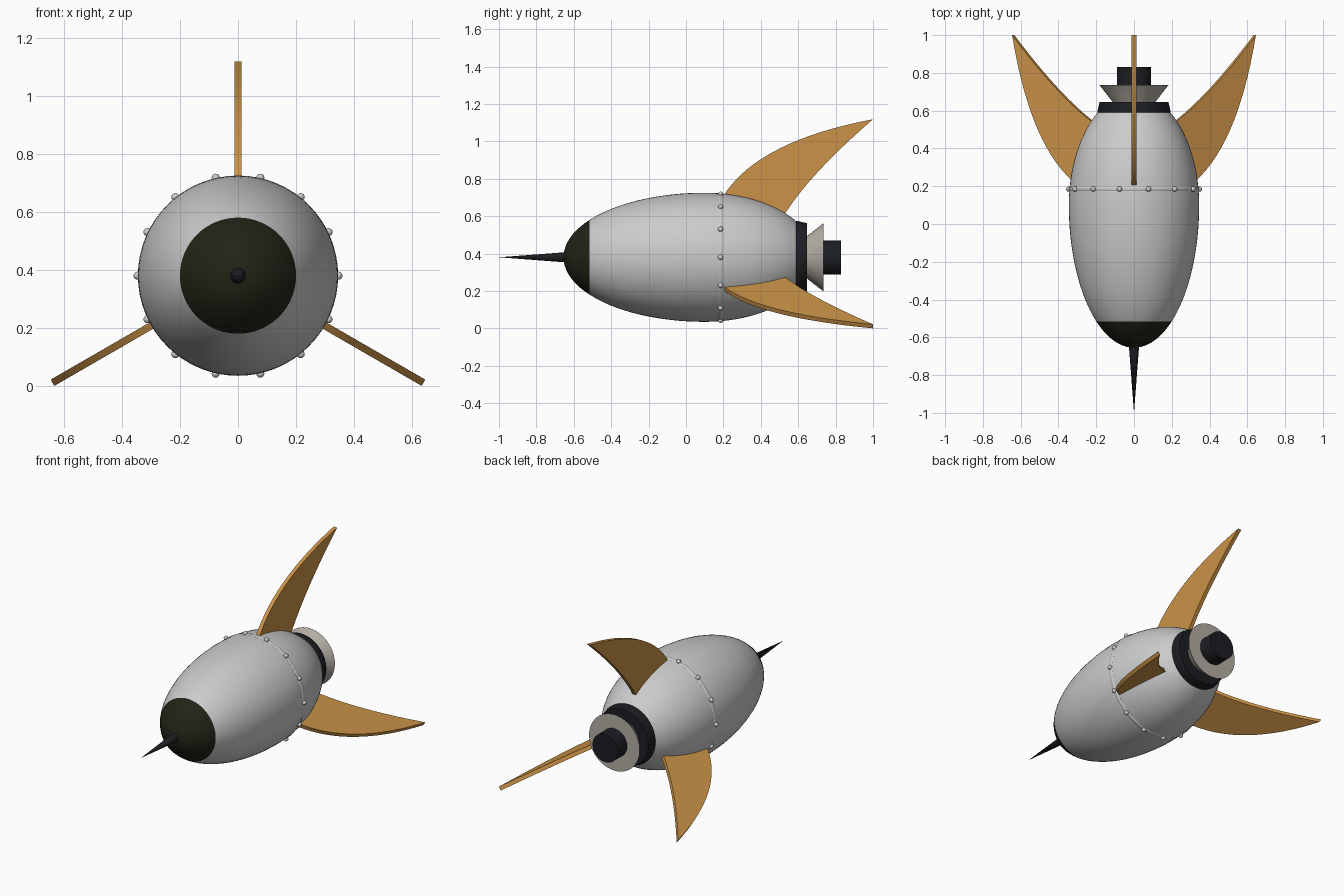
import bpy, bmesh
from math import sin, cos, pi, sqrt, radians
from mathutils import Matrix, Vector

if "Cube" in bpy.data.objects:
    bpy.data.objects.remove(bpy.data.objects["Cube"])

AXIS_Z = 0.38   # height of the rocket's long axis (runs along y)


def material(name, rgb):
    m = bpy.data.materials.new(name)
    m.diffuse_color = (*rgb, 1)
    m.use_nodes = True
    m.node_tree.nodes["Principled BSDF"].inputs["Base Color"].default_value = m.diffuse_color
    return m


BLACK = material("black_metal", (0.012, 0.013, 0.016))
NOSE = material("dark_nose", (0.016, 0.017, 0.008))
FIN = material("ochre_fin", (0.60, 0.29, 0.065))
NOZZLE = material("warm_grey", (0.45, 0.42, 0.37))


def finish(name, bm, mats=(), angle=30):
    bmesh.ops.recalc_face_normals(bm, faces=bm.faces)
    me = bpy.data.meshes.new(name)
    bm.to_mesh(me)
    bm.free()
    ob = bpy.data.objects.new(name, me)
    bpy.context.collection.objects.link(ob)
    ob.location.z = AXIS_Z
    for m in mats:
        me.materials.append(m)
    bpy.ops.object.select_all(action='DESELECT')
    ob.select_set(True)
    bpy.context.view_layer.objects.active = ob
    bpy.ops.object.shade_smooth_by_angle(angle=radians(angle))
    return ob


def lathe(profile, sides=64, closed=False):
    """Turn (y, radius) points around the y axis; radius 0 makes a pole."""
    bm = bmesh.new()
    rings = []
    for y, r in profile:
        if r < 1e-6:
            rings.append([bm.verts.new((0, y, 0))] * sides)
        else:
            rings.append([bm.verts.new((r * cos(2 * pi * i / sides), y, r * sin(2 * pi * i / sides)))
                          for i in range(sides)])
    pairs = list(zip(rings, rings[1:]))
    if closed:
        pairs.append((rings[-1], rings[0]))
    for a, b in pairs:
        for i in range(sides):
            j = (i + 1) % sides
            bm.faces.new(list(dict.fromkeys((a[i], a[j], b[j], b[i]))))
    return bm


def hull_radius(y):
    length = 0.755 if y < 0.1 else 0.591
    return 0.345 * sqrt(max(0, 1 - ((y - 0.1) / length) ** 2))


# Hull: two half ellipses, with a dark nose cap
nose_y = -0.515
ys = [0.1 - 0.755 * cos(a * radians(35.45) / 10) for a in range(11)]
ys += [nose_y + (0.6 - nose_y) * i / 30 for i in range(1, 31)]
profile = [(y, hull_radius(y)) for y in ys]
profile[0] = (-0.655, 0)
bm = lathe(profile + [(0.6, 0)])
for f in bm.faces:
    if f.calc_center_median().y < nose_y:
        f.material_index = 1
finish("hull", bm, (None, NOSE))

# Nose spike
finish("nose_spike", lathe([(-1.0, 0), (-0.645, 0.027), (-0.63, 0.027), (-0.63, 0)], 24), [BLACK])

# Raised seam and its rivets
seam_y = 0.185
finish("seam_ring", lathe([(seam_y + 0.014 * cos(a * pi / 4), 0.339 + 0.006 * sin(a * pi / 4))
                           for a in range(8)], closed=True), angle=60)
bm = bmesh.new()
for i in range(14):
    a = 2 * pi * i / 14
    bmesh.ops.create_uvsphere(bm, u_segments=12, v_segments=8, radius=0.014,
                              matrix=Matrix.Translation((0.346 * cos(a), seam_y, 0.346 * sin(a))))
finish("rivets", bm, angle=60)

# Engine: collar, flared nozzle, core
finish("engine_collar", lathe([(0.585, 0), (0.585, 0.192), (0.595, 0.194), (0.647, 0.182), (0.647, 0)]), [BLACK])
finish("nozzle", lathe([(0.63, 0), (0.63, 0.105), (0.645, 0.112), (0.735, 0.182), (0.735, 0)]), [NOZZLE])
finish("engine_core", lathe([(0.72, 0), (0.72, 0.091), (0.83, 0.091), (0.83, 0)], 48), [BLACK])


# Three swept fins, outlined in (y, radius) by two curves
def bezier(p0, c, p1, n=16):
    p0, c, p1 = Vector(p0), Vector(c), Vector(p1)
    return [p0 * (1 - t) ** 2 + c * 2 * t * (1 - t) + p1 * t * t for t in (i / n for i in range(n + 1))]


tip = (1.0, 0.738)
outline = bezier((0.205, 0.337), (0.395, 0.624), tip)
outline += bezier(tip, (0.665, 0.4485), (0.53, 0.233))[1:]
outline += [Vector((y, hull_radius(y) - 0.03)) for y in (0.50, 0.42, 0.33, 0.24)]
for name, angle in (("top_fin", 0), ("right_fin", 120), ("left_fin", 240)):
    bm = bmesh.new()
    face = bm.faces.new([bm.verts.new((-0.0125, p.x, p.y)) for p in outline])
    new = bmesh.ops.extrude_face_region(bm, geom=[face])["geom"]
    bmesh.ops.translate(bm, vec=(0.025, 0, 0), verts=[v for v in new if isinstance(v, bmesh.types.BMVert)])
    bmesh.ops.rotate(bm, verts=bm.verts, cent=(0, 0, 0), matrix=Matrix.Rotation(radians(angle), 3, 'Y'))
    finish(name, bm, [FIN])
